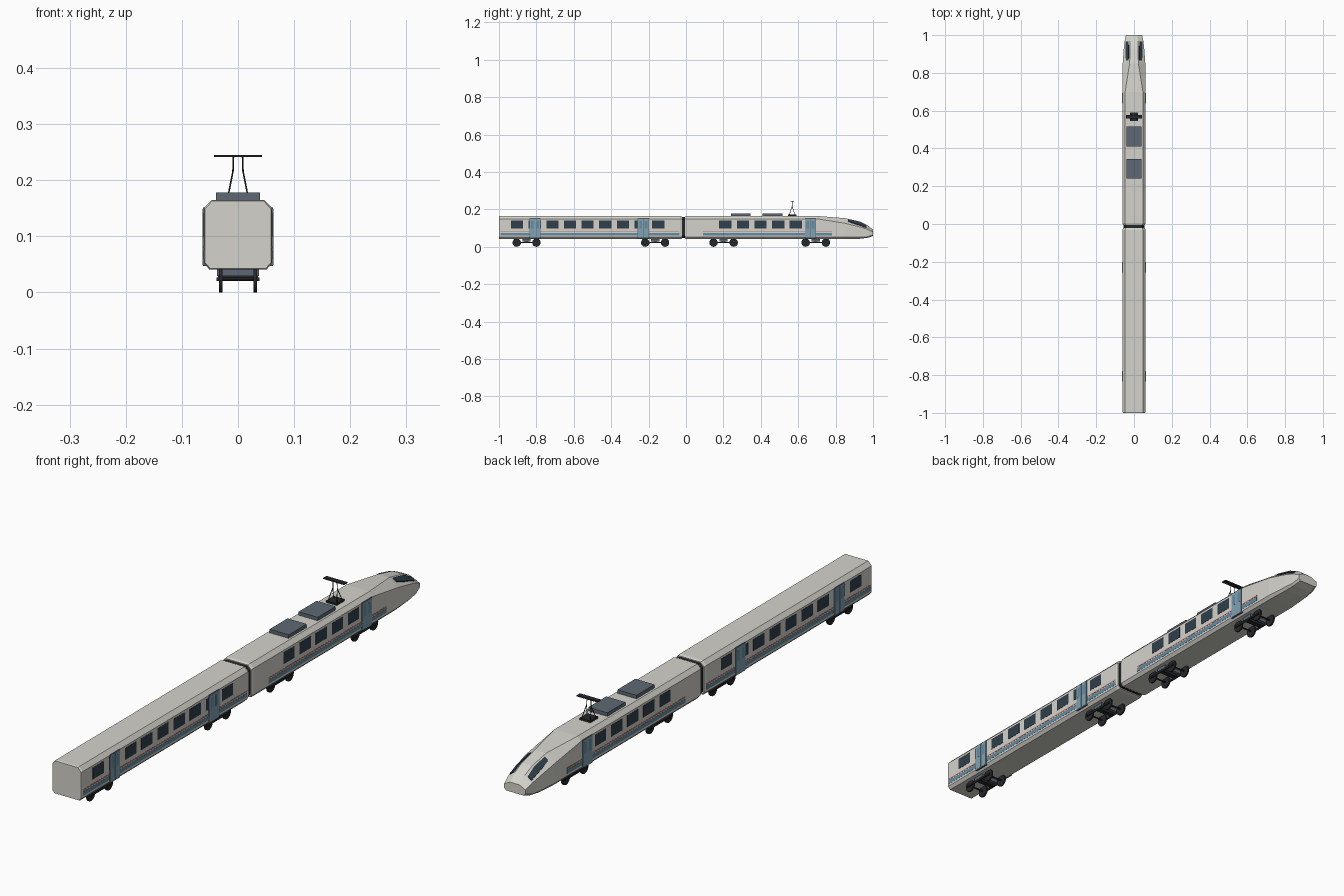
import bpy, bmesh, math
from mathutils import Vector, Matrix

if "Cube" in bpy.data.objects:
    bpy.data.objects.remove(bpy.data.objects["Cube"])

def material(name, rgb):
    m = bpy.data.materials.new(name)
    m.diffuse_color = (*rgb, 1)
    m.use_nodes = True
    m.node_tree.nodes["Principled BSDF"].inputs["Base Color"].default_value = m.diffuse_color
    return m

CREAM = material("cream", (.66, .65, .60))
GLASS = material("glass", (.03, .05, .07))
BLUE = material("door_blue", (.22, .36, .45))
STRIPE = material("stripe_blue", (.13, .26, .36))
RED = material("stripe_red", (.50, .20, .16))
SLATE = material("slate", (.11, .14, .17))
BLACK = material("black", (.018, .02, .023))

def finish(name, bm, mat):
    bmesh.ops.recalc_face_normals(bm, faces=bm.faces)
    me = bpy.data.meshes.new(name)
    bm.to_mesh(me)
    bm.free()
    me.materials.append(mat)
    ob = bpy.data.objects.new(name, me)
    bpy.context.collection.objects.link(ob)
    return ob

def add_box(bm, x, y, z):
    """Box from (min, max) ranges."""
    lo, hi = Vector((x[0], y[0], z[0])), Vector((x[1], y[1], z[1]))
    bmesh.ops.create_cube(bm, size=1, matrix=Matrix.Translation((lo + hi) / 2)
                          @ Matrix.Diagonal((*(hi - lo), 1)))

def add_rod(bm, a, b, r, sides=8):
    a, b = Vector(a), Vector(b)
    d = b - a
    mat = Matrix.Translation((a + b) / 2) @ d.to_track_quat('Z', 'Y').to_matrix().to_4x4()
    bmesh.ops.create_cone(bm, cap_ends=True, segments=sides, radius1=r, radius2=r,
                          depth=d.length, matrix=mat)

def both_sides(bm, x, y, z):
    add_box(bm, x, y, z)
    add_box(bm, (-x[1], -x[0]), y, z)

def octagon(tw, zt, w, zs, zl, bw, zb):
    half = [(tw, zt), (w, zs), (w, zl), (bw, zb)]
    return half + [(-x, z) for x, z in reversed(half)]

def loft(name, sections, mat):
    bm = bmesh.new()
    rings = [[bm.verts.new((x, y, z)) for x, z in pts] for y, pts in sections]
    for a, b in zip(rings, rings[1:]):
        for i in range(8):
            j = (i + 1) % 8
            bm.faces.new((a[i], a[j], b[j], b[i]))
    bm.faces.new(rings[0])
    bm.faces.new(rings[-1])
    return finish(name, bm, mat)

def shrink(pts, k):
    return [(x * k, .103 + (z - .103) * k) for x, z in pts]

# Car shells: chamfered box section, the front car tapering into a nose
BODY = octagon(.047, .165, .061, .150, .052, .051, .041)
loft("rear_car_body", [(-1, shrink(BODY, .97)), (-.994, BODY), (-.032, BODY),
                       (-.022, shrink(BODY, .95))], CREAM)
NOSE = [(.70, (.047, .165, .061, .150, .052, .051, .041)),
        (.85, (.023, .153, .060, .126, .052, .050, .041)),
        (.93, (.021, .135, .054, .106, .052, .045, .043)),
        (.97, (.020, .116, .049, .094, .054, .041, .048)),
        (1.0, (.019, .092, .043, .080, .064, .035, .057))]
loft("front_car_body", [(-.006, shrink(BODY, .95)), (.004, BODY)]
     + [(y, octagon(*p)) for y, p in NOSE], CREAM)
loft("gangway", [(-.03, shrink(BODY, .9)), (.002, shrink(BODY, .9))], BLACK)

# Windscreen strips lying on the nose chamfers
def nose_point(y, t):
    for (y0, a), (y1, b) in zip(NOSE, NOSE[1:]):
        if y0 <= y <= y1:
            k = (y - y0) / (y1 - y0)
            tw, zt, w, zs = (p + (q - p) * k for p, q in zip(a[:4], b[:4]))
            return Vector((tw + (w - tw) * t, y, zt + (zs - zt) * t))

for side, s in (("right", 1), ("left", -1)):
    bm = bmesh.new()
    out = Vector((.0015, .001, .003))
    rings = []
    for y, t0, t1 in ((.865, .15, .5), (.90, .15, .66), (.93, .18, .72), (.965, .3, .8)):
        a, b = nose_point(y, t0), nose_point(y, t1)
        ring = [a - out, b - out, b + out, a + out]
        rings.append([bm.verts.new((p.x * s, p.y, p.z)) for p in ring])
    for a, b in zip(rings, rings[1:]):
        for i in range(4):
            bm.faces.new((a[i], a[(i + 1) % 4], b[(i + 1) % 4], b[i]))
    bm.faces.new(rings[0])
    bm.faces.new(rings[-1])
    finish(side + "_windscreen", bm, GLASS)

# Side windows
for car, first, count in (("rear", -.903, 9), ("front", .21, 5)):
    bm = bmesh.new()
    for i in range(count):
        y = first + .0943 * i
        both_sides(bm, (.058, .0618), (y - .0325, y + .0325), (.099, .142))
    finish(car + "_car_windows", bm, GLASS)

# Livery stripes
for car, y in (("rear", (-.992, -.034)), ("front", (.09, .78))):
    for part, z, mat in (("blue", (.060, .075), STRIPE), ("red", (.078, .083), RED)):
        bm = bmesh.new()
        both_sides(bm, (.058, .0616), y, z)
        finish(f"{car}_car_{part}_stripe", bm, mat)

# Double leaf doors with a dark frame and a pane in each leaf
leaves, frames, panes = bmesh.new(), bmesh.new(), bmesh.new()
for y in (-.807, -.228, .665):
    both_sides(frames, (.057, .0622), (y - .030, y + .030), (.047, .151))
    for s in (-1, 1):
        c = y + s * .0142
        both_sides(leaves, (.058, .0634), (c - .0135, c + .0135), (.049, .149))
        both_sides(panes, (.058, .0637), (c - .007, c + .007), (.098, .138))
finish("door_frames", frames, SLATE)
finish("door_leaves", leaves, BLUE)
finish("door_panes", panes, STRIPE)

# Roof equipment boxes
for name, y in (("rear_roof_unit", (.24, .345)), ("front_roof_unit", (.41, .515))):
    bm = bmesh.new()
    add_box(bm, (-.039, .039), y, (.160, .178))
    finish(name, bm, SLATE)

# Pantograph: base, splayed legs, upper arms and contact bar
bm = bmesh.new()
add_box(bm, (-.022, .022), (.545, .590), (.163, .172))
for s in (-1, 1):
    for y in (.552, .583):
        add_rod(bm, (s * .018, y, .170), (s * .009, .567, .216), .0014)
    add_rod(bm, (s * .009, .567, .215), (s * .008, .567, .243), .0014)
add_box(bm, (-.043, .043), (.558, .578), (.2415, .245))
finish("pantograph", bm, BLACK)

# Bogies: wheels, axles, side bars and a bolster
for n, (y0, y1) in enumerate(((-.905, -.80), (-.218, -.112), (.147, .255), (.64, .748)), 1):
    wheels, frame, bolster = bmesh.new(), bmesh.new(), bmesh.new()
    mid = (y0 + y1) / 2
    for y in (y0, y1):
        add_rod(frame, (-.037, y, .0235), (.037, y, .0235), .003)
        for s in (-1, 1):
            add_rod(wheels, (s * .028, y, .0225), (s * .034, y, .0225), .0225, 20)
    both_sides(frame, (.034, .038), (y0 - .012, y1 + .012), (.020, .027))
    add_box(frame, (-.036, .036), (mid - .010, mid + .010), (.020, .030))
    add_box(bolster, (-.037, .037), (mid - .022, mid + .022), (.029, .043))
    finish(f"bogie_{n}_wheels", wheels, BLACK)
    finish(f"bogie_{n}_frame", frame, BLACK)
    finish(f"bogie_{n}_bolster", bolster, SLATE)
